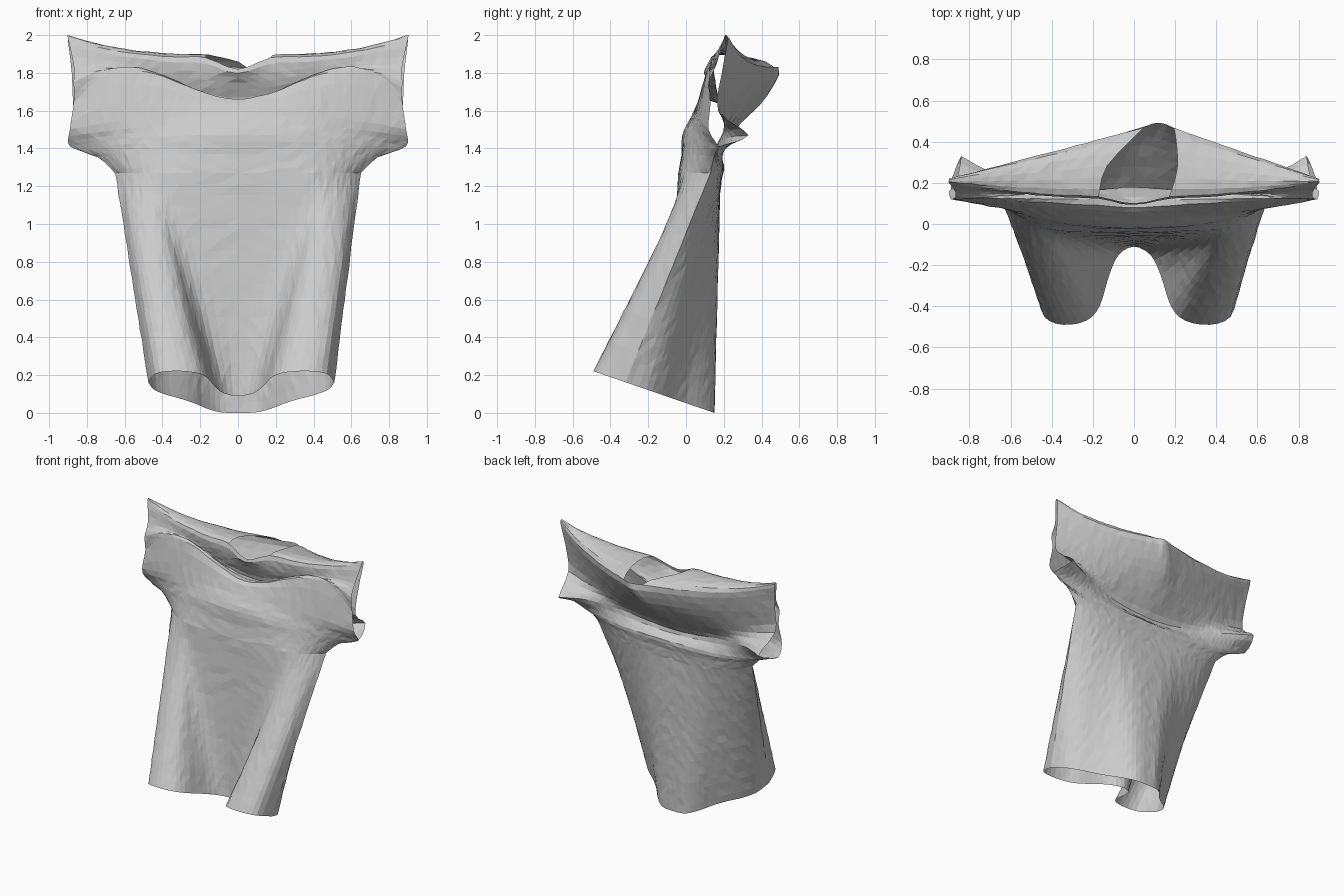
import bpy, bmesh, random
from mathutils import Vector

random.seed(4)
cube = bpy.data.objects.get("Cube")
if cube:
    bpy.data.objects.remove(cube, do_unlink=True)

cloth = bpy.data.materials.new("grey_cloth")
cloth.use_nodes = True
GREY = (0.6, 0.6, 0.6, 1)
cloth.diffuse_color = GREY
cloth.node_tree.nodes["Principled BSDF"].inputs["Base Color"].default_value = GREY

STEPS = 3       # subdivisions per key segment
LEG = 20        # subdivisions of the long hanging panels
SPREAD = [0, .19, .36, .5, .63, .75, .87, 1]


def spline(keys, steps):
    """Smooth curve passing through all key points."""
    out = []
    for i in range(len(keys) - 1):
        a, b = keys[max(i - 1, 0)], keys[i]
        c, d = keys[i + 1], keys[min(i + 2, len(keys) - 1)]
        for s in range(steps):
            t = s / steps
            out.append(b + (c - a) * (t / 2) + (a * 2 - b * 5 + c * 4 - d) * (t * t / 2)
                       + (b * 3 - a - c * 3 + d) * (t ** 3 / 2))
    return out + [keys[-1]]


def mirrored(half, squeeze=1):
    """Full row of points from the half running from centre to side."""
    right = [Vector((-p.x * squeeze, p.y, p.z)) for p in half[:0:-1]]
    return right + half


def hem(points):
    """Hem slants down toward the back."""
    return mirrored([Vector((x, y, .345 * (.15 - y))) for x, y in points], .93)


def row(width, centre, side, power=2, lift=0, shift=0, dip=0, pinch=1):
    """Row across the garment, given (y, z) at the centre and at the side."""
    half = []
    for f in SPREAD:
        f = f ** pinch
        y = centre[0] + (side[0] - centre[0]) * f ** power
        z = centre[1] + (side[1] - centre[1]) * f ** 3 + lift * 6.75 * f * f * (1 - f)
        half.append(Vector((width * f, y, z)))
    half[0] += Vector((0, -dip / 2, -dip))
    full = mirrored(half)
    for p in full:
        p.x += shift * (1 - abs(p.x) / width)
    return full


# Hems: two forward folds in front, a narrow rounded tail at the back
front_hem = hem([(0, -.11), (.08, -.15), (.13, -.25), (.18, -.4),
                 (.25, -.47), (.37, -.49), (.47, -.45), (.51, -.32)])
back_hem = hem([(0, .15), (.1, .14), (.18, .08), (.25, 0),
                (.33, -.07), (.41, -.13), (.48, -.21), (.51, -.32)])

# Rows from the chest up, over the shoulders and down the back
rows = [
    row(.65, (-.04, 1.27), (.13, 1.27), 5, pinch=.42),
    row(.75, (-.025, 1.37), (.15, 1.36), 3, pinch=.6),
    row(.89, (-.02, 1.47), (.17, 1.41), 2, pinch=.85),          # underarm, front
    row(.89, (.03, 1.57), (.12, 1.5)),
    row(.87, (.08, 1.66), (.13, 1.64), 1, .16),                 # collar drape lip
    row(.87, (.18, 1.64), (.12, 1.75), 1, .14),                 # drape pocket
    row(.87, (.13, 1.75), (.16, 1.84), 1, .05),
    row(.9, (.13, 1.88), (.2, 1.98), 2, dip=.06),               # front neck edge
    row(.9, (.3, 1.89), (.21, 2.0), 1, shift=.05),              # shoulder top
    row(.9, (.49, 1.83), (.22, 1.97), 1, shift=.13, pinch=1.5),  # back neck edge
    row(.88, (.43, 1.68), (.19, 1.8), 1, shift=.06, pinch=1.2),
    row(.87, (.28, 1.52), (.17, 1.6), 1),
    row(.84, (.15, 1.38), (.33, 1.47), 3, .04),                 # back crease
    row(.89, (.2, 1.31), (.17, 1.41), 3),                       # underarm, back
    row(.75, (.19, 1.24), (.15, 1.36), 3),
    row(.65, (.18, 1.16), (.13, 1.27), 3),
]
NECK_FRONT, NECK_BACK, UNDERARM = 7, 9, 2


def leg(start, end):
    """Straight hanging panel between two rows, without its end row."""
    return [[a.lerp(b, i / LEG) for a, b in zip(start, end)] for i in range(LEG)]


upper = list(zip(*[spline(list(col), STEPS) for col in zip(*rows)]))
lower_back = leg(back_hem, rows[-1])[::-1]
grid = [spline(list(r), STEPS) for r in leg(front_hem, rows[0]) + list(upper) + lower_back]

# Side seams share the same points below the sleeves
seam = LEG + UNDERARM * STEPS
for i in range(seam + 1):
    for edge in (0, -1):
        grid[-1 - i][edge] = grid[i][edge].copy()

bm = bmesh.new()
verts = [[bm.verts.new(p) for p in r] for r in grid]
middle = len(verts[0]) // 2
for i in range(len(verts) - 1):
    for j in range(len(verts[0]) - 1):
        in_rows = LEG + NECK_FRONT * STEPS <= i < LEG + NECK_BACK * STEPS
        if in_rows and middle - STEPS <= j < middle + STEPS:
            continue                                   # neck opening
        bm.faces.new((verts[i][j], verts[i][j + 1], verts[i + 1][j + 1], verts[i + 1][j]))
bmesh.ops.remove_doubles(bm, verts=bm.verts, dist=.0005)

# Slight crumple of the cloth
for v in bm.verts:
    if not v.is_boundary:
        v.co += Vector([random.uniform(-.002, .002) for _ in range(3)])
loose = [v for v in bm.verts if not v.link_faces]
bmesh.ops.delete(bm, geom=loose, context='VERTS')
bmesh.ops.triangulate(bm, faces=bm.faces)
bmesh.ops.recalc_face_normals(bm, faces=bm.faces)

mesh = bpy.data.meshes.new("draped_shirt")
bm.to_mesh(mesh)
bm.free()
mesh.materials.append(cloth)
shirt = bpy.data.objects.new("draped_shirt", mesh)
bpy.context.collection.objects.link(shirt)
